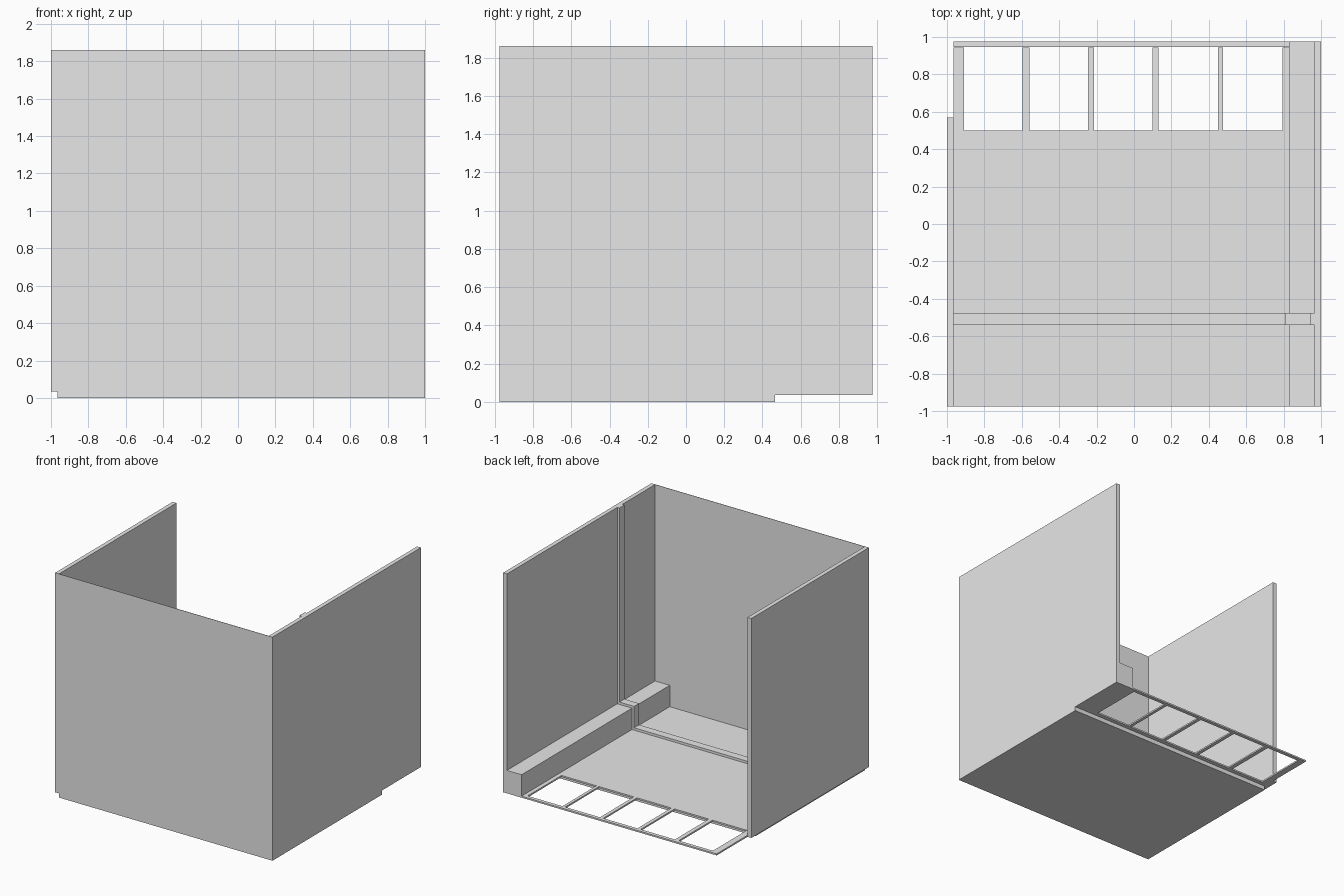
import bpy
import bmesh
from mathutils import Matrix, Vector

if "Cube" in bpy.data.objects:
    bpy.data.objects.remove(bpy.data.objects["Cube"], do_unlink=True)

# One plain grey for every part
GREY = (0.8, 0.8, 0.8, 1.0)
grey = bpy.data.materials.new("plain_grey")
grey.use_nodes = True
grey.diffuse_color = GREY
bsdf = next(n for n in grey.node_tree.nodes if n.type == "BSDF_PRINCIPLED")
bsdf.inputs["Base Color"].default_value = GREY


def finish(name, bm):
    bmesh.ops.recalc_face_normals(bm, faces=bm.faces)
    mesh = bpy.data.meshes.new(name)
    bm.to_mesh(mesh)
    bm.free()
    mesh.materials.append(grey)
    obj = bpy.data.objects.new(name, mesh)
    bpy.context.collection.objects.link(obj)
    return obj


def add_box(bm, xs, ys, zs):
    low, high = (Vector(c) for c in zip(xs, ys, zs))
    place = Matrix.Translation((low + high) / 2) @ Matrix.Diagonal((high - low).to_4d())
    place[3][3] = 1
    bmesh.ops.create_cube(bm, size=1, matrix=place)


def box(name, xs, ys, zs):
    bm = bmesh.new()
    add_box(bm, xs, ys, zs)
    return finish(name, bm)


def extrude_profile(name, profile, y0, y1):
    """Push an x-z outline along y."""
    bm = bmesh.new()
    face = bm.faces.new([bm.verts.new((x, y0, z)) for x, z in profile])
    grown = bmesh.ops.extrude_face_region(bm, geom=[face])["geom"]
    moved = [v for v in grown if isinstance(v, bmesh.types.BMVert)]
    bmesh.ops.translate(bm, verts=moved, vec=(0, y1 - y0, 0))
    return finish(name, bm)


# Main levels and edges
FRONT, BACK = -0.975, 0.975
STEP, FLOOR, TOP = 0.035, 0.048, 1.86
OUT, IN = 1.0, 0.965
FLOOR_BACK = 0.465
BENCH_X, BENCH_TOP = 0.83, 0.226

# Floor and walls
box("floor_slab", (-IN, OUT), (FRONT, FLOOR_BACK), (0, FLOOR))
box("left_wall", (IN, OUT), (FRONT, BACK), (STEP, TOP))
box("right_wall", (-OUT, -IN), (FRONT, 0.57), (STEP, TOP))
box("front_wall", (-OUT, OUT), (FRONT, FRONT + 0.003), (STEP, TOP))

# Long bench against the left wall
box("bench", (BENCH_X, IN), (FRONT, BACK), (STEP, BENCH_TOP))

# Thin back shelf with a row of five openings
HOLE_FRONT, HOLE_BACK = 0.5, 0.945
bars = [(-IN, -0.91), (-0.595, -0.56), (-0.245, -0.215),
        (0.1, 0.13), (0.45, 0.475), (0.795, IN)]
bm = bmesh.new()
add_box(bm, (-IN, IN), (FLOOR_BACK, HOLE_FRONT), (STEP, FLOOR))
add_box(bm, (-IN, IN), (HOLE_BACK, BACK), (STEP, FLOOR))
for bar in bars:
    add_box(bm, bar, (HOLE_FRONT, HOLE_BACK), (STEP, FLOOR))
finish("back_shelf_frame", bm)

# Raised band running over the floor, up the bench and up the left wall
T = 0.02
band = [(-IN, FLOOR), (BENCH_X, FLOOR), (BENCH_X, BENCH_TOP), (IN, BENCH_TOP),
        (IN, TOP), (IN - T, TOP), (IN - T, BENCH_TOP + T),
        (BENCH_X - T, BENCH_TOP + T), (BENCH_X - T, FLOOR + T), (-IN, FLOOR + T)]
extrude_profile("raised_band", band, -0.54, -0.475)
